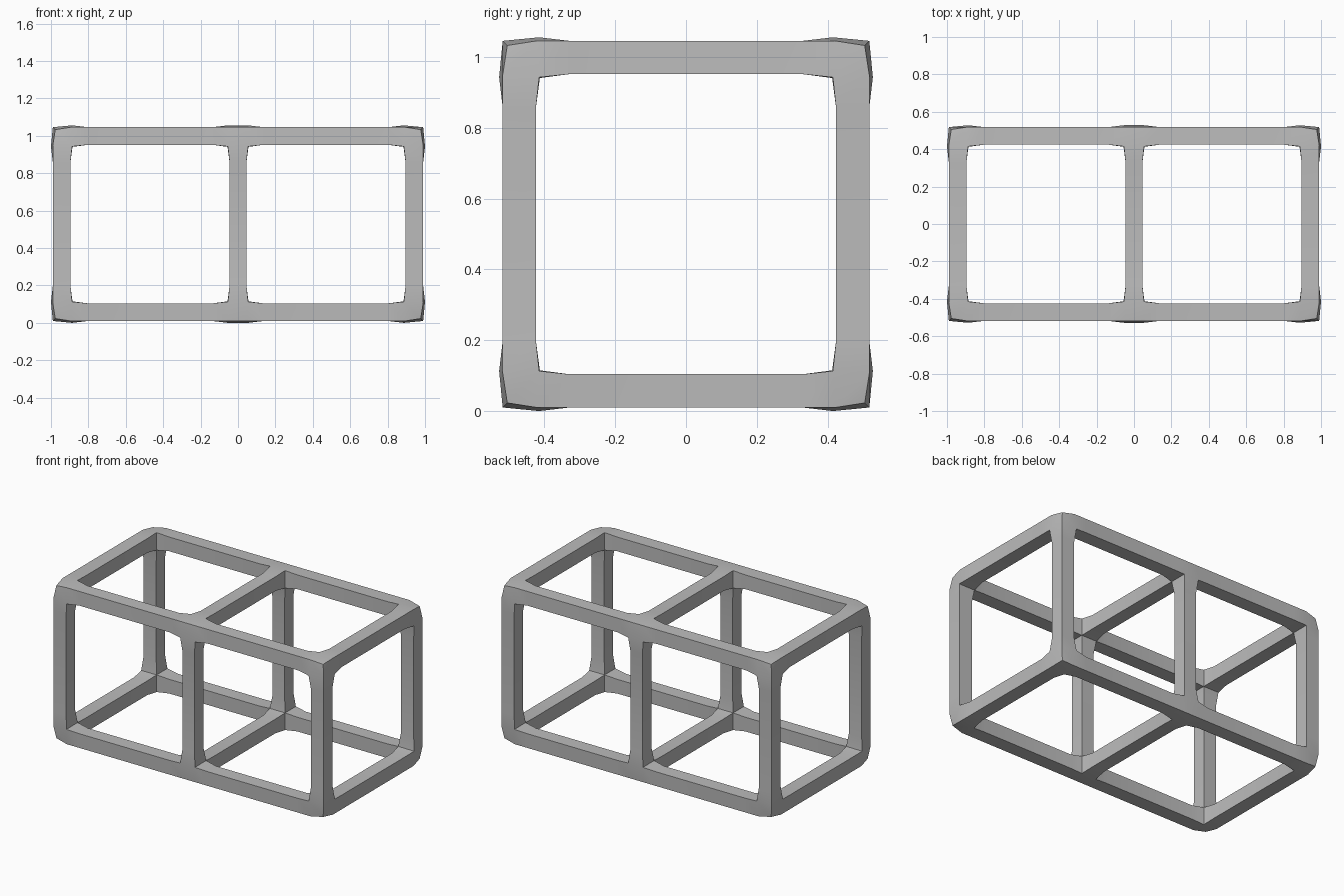
import bpy
import bmesh
import math
from itertools import product

cube = bpy.data.objects.get("Cube")
if cube:
    bpy.data.objects.remove(cube)

# Grid planes: outer face, inner face and start of each flared joint
OUT, INN, RING = 0.518, 0.424, 0.33
CENTRE = 0.528
SHIFT = 0.472  # from the square section to the long axis


def mirrored(values):
    return [-v for v in values] + list(reversed(values))


square = mirrored([OUT, INN, RING])
long = mirrored([OUT + SHIFT, INN + SHIFT, RING + SHIFT, 0.137, 0.045])
axes = (long, square, square)
beam_slots = ({0, 4, 8}, {0, 4}, {0, 4})


def filled(cell):
    """A cell is solid where it lies in the beam slots of two axes."""
    if any(c < 0 or c > len(a) - 2 for c, a in zip(cell, axes)):
        return False
    return sum(c in s for c, s in zip(cell, beam_slots)) >= 2


def kind(index, axis):
    last = len(axes[axis]) - 1
    if index in (0, last):
        return "outer"
    if index in beam_slots[axis] or index - 1 in beam_slots[axis]:
        return "inner"
    return "ring"


def position(idx):
    """Place a grid point, swelling the joints and softening the corners."""
    kinds = [kind(i, a) for a, i in enumerate(idx)]
    point = [axes[a][i] for a, i in enumerate(idx)]
    if "ring" not in kinds:
        outers = kinds.count("outer")
        out_move = (0, 0.01, 0, -0.013)[outers]
        fillet = (0.011, 0.009, 0.003, 0)[outers]
        for a, k in enumerate(kinds):
            side = 1 if point[a] > 0 else -1
            if k == "outer":
                point[a] += side * out_move
            else:
                into_gap = -1 if idx[a] in beam_slots[a] else 1
                point[a] += into_gap * fillet
    return point[0], point[1], point[2] + CENTRE


# Skin of the beam lattice
bm = bmesh.new()
verts = {}


def vert(idx):
    if idx not in verts:
        verts[idx] = bm.verts.new(position(idx))
    return verts[idx]


for cell in product(*(range(len(a) - 1) for a in axes)):
    if not filled(cell):
        continue
    for axis, step in product(range(3), (0, 1)):
        beside = list(cell)
        beside[axis] += 2 * step - 1
        if filled(beside):
            continue
        u, v = (axis + 1) % 3, (axis + 2) % 3
        loop = []
        for du, dv in ((0, 0), (1, 0), (1, 1), (0, 1)):
            corner = list(cell)
            corner[axis] += step
            corner[u] += du
            corner[v] += dv
            loop.append(vert(tuple(corner)))
        bm.faces.new(loop if step else loop[::-1])

bmesh.ops.recalc_face_normals(bm, faces=bm.faces)
mesh = bpy.data.meshes.new("double_cube_frame")
bm.to_mesh(mesh)
bm.free()
frame = bpy.data.objects.new("double_cube_frame", mesh)
bpy.context.collection.objects.link(frame)

# Plain grey finish
grey = bpy.data.materials.new("plain_grey")
grey.use_nodes = True
colour = (0.5, 0.5, 0.5, 1)
grey.diffuse_color = colour
grey.node_tree.nodes["Principled BSDF"].inputs["Base Color"].default_value = colour
mesh.materials.append(grey)

bpy.ops.object.select_all(action="DESELECT")
frame.select_set(True)
bpy.context.view_layer.objects.active = frame
bpy.ops.object.shade_smooth_by_angle(angle=math.radians(30))
